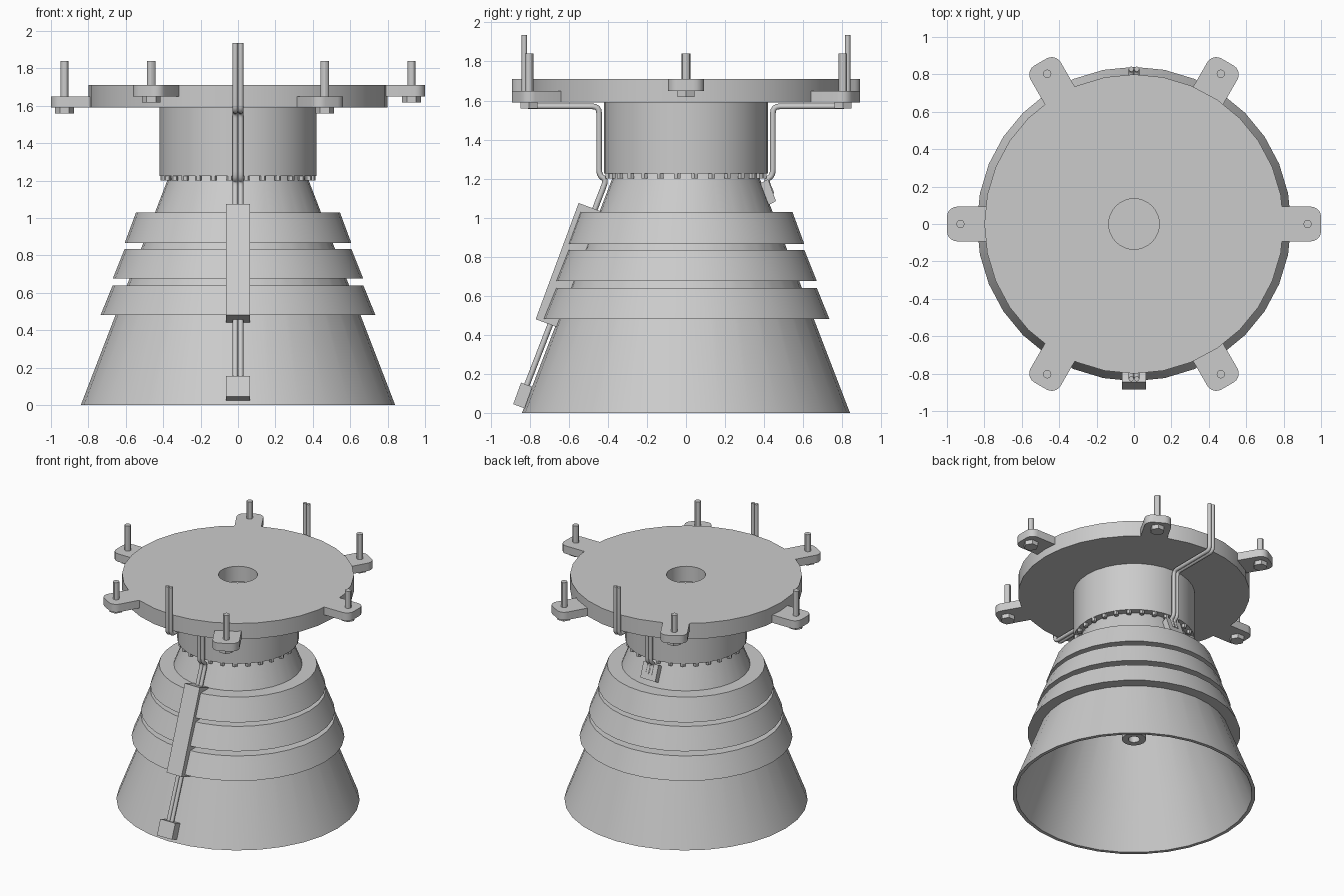
import bpy, bmesh, math
from mathutils import Vector, Matrix

if "Cube" in bpy.data.objects:
    bpy.data.objects.remove(bpy.data.objects["Cube"])

grey = bpy.data.materials.new("light_grey_metal")
grey.diffuse_color = (0.6, 0.6, 0.6, 1)
grey.use_nodes = True
grey.node_tree.nodes["Principled BSDF"].inputs["Base Color"].default_value = grey.diffuse_color


def finish(name, bm, angle=30):
    """Turn a bmesh into an object, smooth with sharp edges kept."""
    bmesh.ops.remove_doubles(bm, verts=bm.verts, dist=1e-5)
    bmesh.ops.recalc_face_normals(bm, faces=bm.faces)
    for f in bm.faces:
        f.smooth = True
    for e in bm.edges:
        e.smooth = e.calc_face_angle(0) < math.radians(angle)
    me = bpy.data.meshes.new(name)
    bm.to_mesh(me)
    bm.free()
    me.materials.append(grey)
    ob = bpy.data.objects.new(name, me)
    bpy.context.collection.objects.link(ob)
    return ob


def lathe(name, profile, n=32, closed=True, at=(0, 0)):
    """Spin an (r, z) profile about a vertical axis."""
    bm = bmesh.new()
    rings = []
    for r, z in profile:
        rings.append([bm.verts.new((at[0] + r * math.cos(2 * math.pi * i / n),
                                    at[1] + r * math.sin(2 * math.pi * i / n), z))
                      for i in range(n)] if r > 0 else [bm.verts.new((at[0], at[1], z))])
    pairs = list(zip(rings, rings[1:]))
    if closed:
        pairs.append((rings[-1], rings[0]))
    for a, b in pairs:
        if len(a) == len(b) == 1:
            continue
        for i in range(n):
            j = (i + 1) % n
            if len(a) == 1:
                bm.faces.new((a[0], b[i], b[j]))
            elif len(b) == 1:
                bm.faces.new((a[i], a[j], b[0]))
            else:
                bm.faces.new((a[i], a[j], b[j], b[i]))
    return finish(name, bm)


def rod(name, r, z0, z1, at, n=12):
    return lathe(name, [(0, z0), (r, z0), (r, z1), (0, z1)], n, False, at)


def prism(name, pts, vec, matrix=Matrix()):
    """Extrude a flat outline along a vector."""
    bm = bmesh.new()
    f = bm.faces.new([bm.verts.new(p) for p in pts])
    new = bmesh.ops.extrude_face_region(bm, geom=[f])["geom"]
    bmesh.ops.translate(bm, vec=vec, verts=[v for v in new if isinstance(v, bmesh.types.BMVert)])
    bm.transform(matrix)
    return finish(name, bm)


def bell_r(z):
    return 0.84 - 0.385 * z


# Hollow nozzle bell
lathe("nozzle_bell", [(0.84, 0), (bell_r(1.225), 1.225), (0.33, 1.225),
                      (0.67, 0.37), (0.815, 0)])

# Three stiffening bands around the bell
for k, (zt, rt, zb, rb) in enumerate([(1.03, 0.545, 0.865, 0.606),
                                      (0.835, 0.606, 0.675, 0.67),
                                      (0.64, 0.67, 0.48, 0.735)]):
    lathe(f"bell_band_{k + 1}", [(rt, zt), (rb, zb), (bell_r(zb) - 0.01, zb),
                                 (bell_r(zt) - 0.01, zt)])

# Combustion chamber, mounting disc with a deep central hole
lathe("chamber", [(0, 1.225), (0.42, 1.225), (0.42, 1.60), (0.2, 1.60), (0.2, 1.595),
                  (0, 1.595)], closed=False)
lathe("mounting_disc", [(0, 1.59), (0.8, 1.59), (0.8, 1.71), (0.135, 1.71),
                        (0.135, 1.50), (0, 1.50)], closed=False)

# Injector tube hanging inside the bell
lathe("injector_tube", [(0.083, 0.43), (0.12, 1.225), (0.04, 1.225), (0.04, 0.43)], 24)

# Ring of small bolts under the chamber
for i in range(28):
    a = 2 * math.pi * (i + 0.5) / 28
    rod("collar_bolt", 0.018, 1.2, 1.23, (0.4 * math.cos(a), 0.4 * math.sin(a)), 6)

# Six mounting lugs at alternating heights, each with a stud and hex head
for i in range(6):
    a = math.pi / 3 * i
    z0 = 1.65 if i % 2 == 0 else 1.59
    rc, hw, tip = 0.055, 0.093, 1.0
    outline = [(0.785, -hw, z0)]
    for sy, start in ((-1, -90), (1, 0)):
        for s in range(6):
            t = math.radians(start + 18 * s)
            outline.append((tip - rc + rc * math.cos(t), sy * (hw - rc) + rc * math.sin(t), z0))
    outline.append((0.785, hw, z0))
    prism("mounting_lug", outline, (0, 0, 0.06), Matrix.Rotation(a, 4, 'Z'))
    at = (0.928 * math.cos(a), 0.928 * math.sin(a))
    rod("lug_stud", 0.022, z0 + 0.01, 1.84, at)
    rod("lug_bolt_head", 0.05, z0 - 0.032, z0, at, 6)


def pipe(name, path, bend=0.035, r=0.0145):
    """Round tube along a path with rounded corners."""
    P = [Vector(p) for p in path]
    pts = [P[0]]
    for a, b, c in zip(P, P[1:], P[2:]):
        p = b + (a - b).normalized() * min(bend, (a - b).length * 0.45)
        q = b + (c - b).normalized() * min(bend, (c - b).length * 0.45)
        for s in range(5):
            t = s / 4
            pts.append(p * (1 - t) ** 2 + b * 2 * t * (1 - t) + q * t * t)
    pts.append(P[-1])
    cu = bpy.data.curves.new(name, 'CURVE')
    cu.dimensions = '3D'
    cu.bevel_depth, cu.bevel_resolution, cu.use_fill_caps = r, 2, True
    sp = cu.splines.new('POLY')
    sp.points.add(len(pts) - 1)
    for sp_pt, p in zip(sp.points, pts):
        sp_pt.co = (*p, 1)
    tmp = bpy.data.objects.new(name + "_path", cu)
    bpy.context.collection.objects.link(tmp)
    bpy.context.view_layer.update()
    bm = bmesh.new()
    me = bpy.data.meshes.new_from_object(tmp.evaluated_get(bpy.context.evaluated_depsgraph_get()))
    bm.from_mesh(me)
    bpy.data.objects.remove(tmp)
    finish(name, bm, 50)


# Twin pipes, front (long, down the bell) and back (short)
for side, z_end in ((-1, 0.09), (1, 1.12)):
    for x in (-0.0145, 0.0145):
        pipe("front_pipe" if side < 0 else "back_pipe",
             [(x, side * y, z) for y, z in ((0.828, 1.935), (0.828, 1.57), (0.445, 1.57),
                                            (0.445, 1.215), (0.408, 1.195),
                                            (bell_r(z_end) + 0.03, z_end))])

# Boxes on the pipes, from side outlines (y, z)
for name, hw, outline in (
        ("front_long_box", 0.063, [(-0.55, 1.075), (-0.77, 0.48), (-0.657, 0.438), (-0.437, 1.033)]),
        ("front_end_box", 0.063, [(-0.845, 0.155), (-0.885, 0.045), (-0.827, 0.023), (-0.787, 0.133)]),
        ("back_end_box", 0.063, [(0.42, 1.197), (0.461, 1.085), (0.415, 1.06), (0.374, 1.172)])):
    prism(name, [(-hw, y, z) for y, z in outline], (2 * hw, 0, 0))
